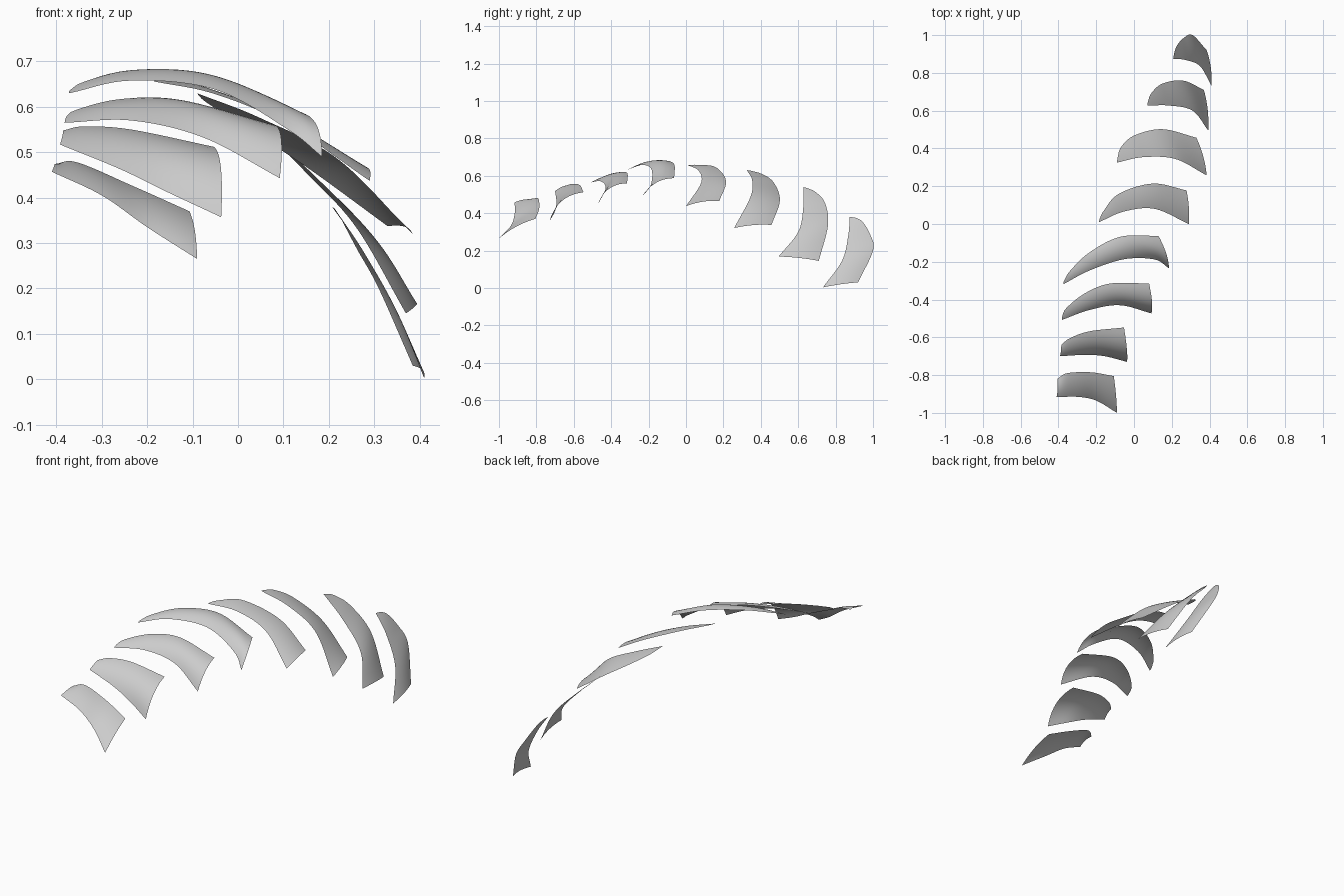
import bpy
from mathutils import Vector

# One flat colour for every blade
grey = bpy.data.materials.new("light_grey")
grey.diffuse_color = (0.6, 0.6, 0.6, 1)

ALONG, ACROSS = 28, 10


def smooth_path(points, count):
    """Catmull-Rom curve through the points, resampled at even spacing."""
    p = [Vector(q) for q in points]
    p = [2 * p[0] - p[1]] + p + [2 * p[-1] - p[-2]]
    dense = []
    for a, b, c, d in zip(p, p[1:], p[2:], p[3:]):
        for k in range(30):
            t = k / 30
            dense.append(0.5 * (2 * b + (c - a) * t + (2 * a - 5 * b + 4 * c - d) * t * t
                                + (3 * b - a - 3 * c + d) * t ** 3))
    dense.append(p[-2])
    dist = [0.0]
    for a, b in zip(dense, dense[1:]):
        dist.append(dist[-1] + (b - a).length)
    out, j = [], 0
    for i in range(count + 1):
        s = dist[-1] * i / count
        while j < len(dense) - 2 and dist[j + 1] < s:
            j += 1
        f = (s - dist[j]) / max(dist[j + 1] - dist[j], 1e-9)
        out.append(dense[j].lerp(dense[j + 1], min(f, 1)))
    return out


def blade(name, front, back, left_bulge, right_bulge):
    """Thin curved sheet lofted between two edges, bowed outwards across its width."""
    f, b = smooth_path(front, ALONG), smooth_path(back, ALONG)
    verts, faces = [], []
    for i in range(ALONG + 1):
        tangent = f[min(i + 1, ALONG)] - f[max(i - 1, 0)]
        normal = tangent.cross(b[i] - f[i]).normalized()
        bow = left_bulge + (right_bulge - left_bulge) * i / ALONG
        for j in range(ACROSS + 1):
            v = j / ACROSS
            verts.append(f[i].lerp(b[i], v) + normal * bow * 4 * v * (1 - v))
    w = ACROSS + 1
    for i in range(ALONG):
        for j in range(ACROSS):
            a = i * w + j
            faces.append((a, a + w, a + w + 1, a + 1))
    mesh = bpy.data.meshes.new(name)
    mesh.from_pydata(verts, [], faces)
    mesh.materials.append(grey)
    mesh.shade_smooth()
    obj = bpy.data.objects.new(name, mesh)
    bpy.context.collection.objects.link(obj)


# Blades from the front end of the arch to the back end
blade("blade_1",
      [(-.41, -.917, .457), (-.3, -.915, .405), (-.2, -.935, .335), (-.09, -1, .265)],
      [(-.405, -.82, .473), (-.355, -.79, .478), (-.23, -.785, .425), (-.107, -.805, .37)],
      .008, .012)
blade("blade_2",
      [(-.392, -.7, .517), (-.26, -.693, .463), (-.155, -.7, .412), (-.037, -.73, .357)],
      [(-.385, -.64, .548), (-.34, -.605, .557), (-.235, -.568, .55), (-.053, -.548, .512)],
      .005, .04)
blade("blade_3",
      [(-.382, -.508, .565), (-.235, -.455, .57), (-.075, -.43, .532), (.092, -.473, .443)],
      [(-.38, -.49, .575), (-.36, -.447, .592), (-.26, -.367, .617), (-.125, -.315, .615),
       (.08, -.315, .56)],
      .0, .035)
blade("blade_4",
      [(-.372, -.318, .63), (-.235, -.246, .658), (-.05, -.186, .638), (.11, -.188, .55),
       (.185, -.235, .49)],
      [(-.372, -.305, .635), (-.34, -.25, .655), (-.235, -.15, .68), (-.07, -.067, .667),
       (.13, -.063, .587)],
      .0, .03)
blade("blade_5",
      [(-.185, .01, .656), (-.05, .067, .628), (.11, .08, .56), (.29, 0, .437)],
      [(-.183, .025, .658), (-.16, .07, .658), (-.08, .16, .645), (.1, .214, .57),
       (.278, .178, .465)],
      .0, .012)
blade("blade_6",
      [(-.09, .325, .63), (.05, .354, .575), (.22, .344, .485), (.385, .257, .32)],
      [(-.088, .345, .627), (-.07, .405, .61), (0, .468, .565), (.15, .502, .468),
       (.33, .457, .337)],
      .0, .012)
blade("blade_7",
      [(.07, .627, .54), (.187, .627, .43), (.31, .6, .3), (.393, .495, .168)],
      [(.072, .64, .536), (.09, .69, .515), (.15, .743, .455), (.26, .759, .335),
       (.37, .71, .145)],
      .0, .01)
blade("blade_8",
      [(.207, .875, .38), (.274, .868, .285), (.35, .835, .147), (.41, .732, .003)],
      [(.213, .905, .376), (.226, .943, .355), (.263, .985, .285), (.31, 1, .2),
       (.385, .92, .03)],
      .0, .01)
